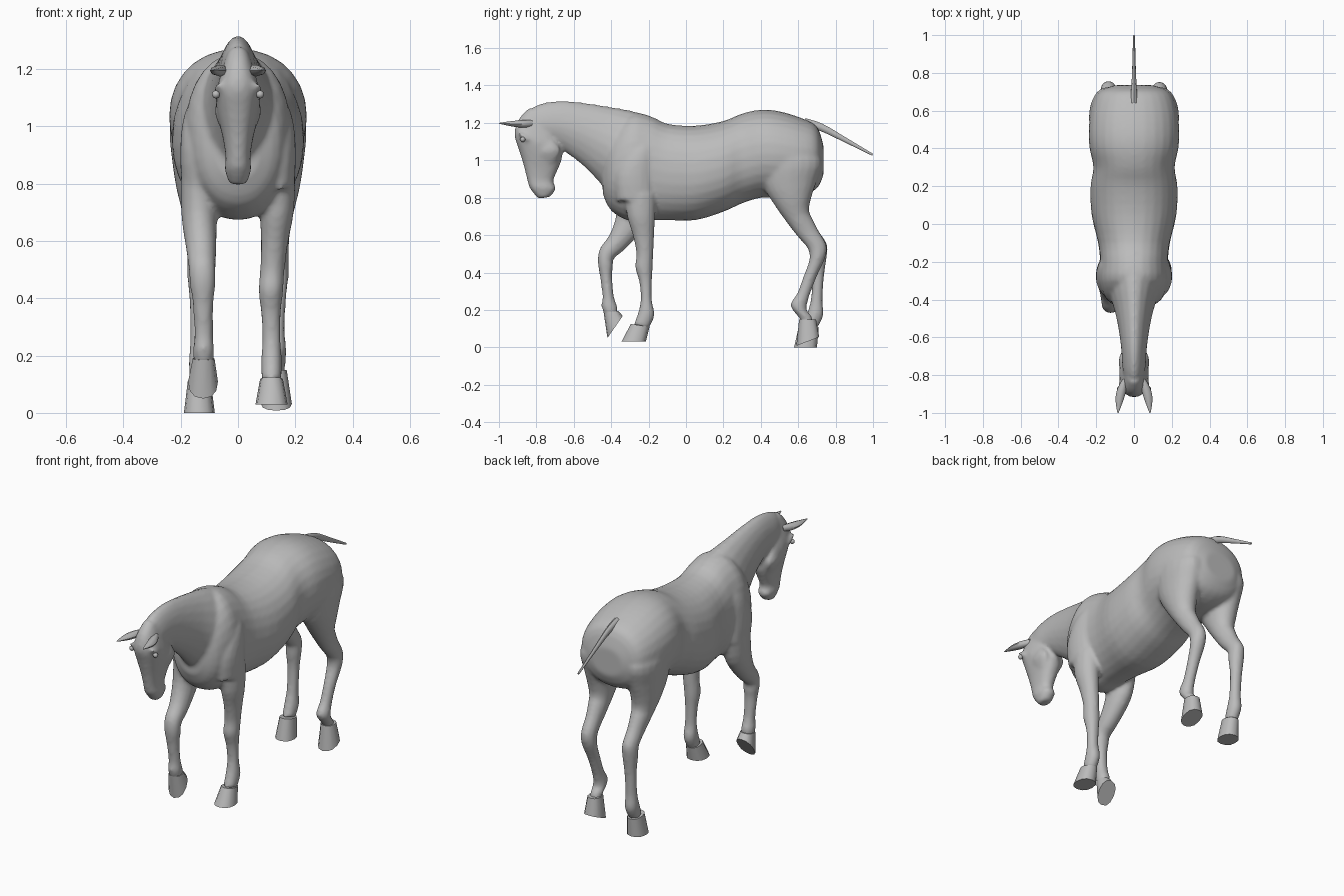
import bpy, bmesh, math
from mathutils import Vector

cube = bpy.data.objects.get("Cube")
if cube:
    bpy.data.objects.remove(cube, do_unlink=True)

grey = bpy.data.materials.new("plain_grey")
grey.use_nodes = True
grey.diffuse_color = (0.5, 0.5, 0.5, 1)
bsdf = grey.node_tree.nodes["Principled BSDF"]
bsdf.inputs["Base Color"].default_value = (0.5, 0.5, 0.5, 1)
bsdf.inputs["Roughness"].default_value = 0.7


def spline(rows, steps):
    """Catmull-Rom through the rows of numbers."""
    out = []
    for i in range(len(rows) - 1):
        a, b = rows[max(i - 1, 0)], rows[i]
        c, d = rows[i + 1], rows[min(i + 2, len(rows) - 1)]
        for s in range(steps):
            t = s / steps
            out.append([0.5 * (2 * q + (r - p) * t + (2 * p - 5 * q + 4 * r - e) * t * t
                               + (3 * q - p - 3 * r + e) * t ** 3)
                        for p, q, r, e in zip(a, b, c, d)])
    return out + [list(rows[-1])]


def loft(bm, rows, side=1, steps=3, sides=20, power=2.0):
    """Closed loft; a row is (y1, z1, y2, z2, half width, x centre)."""
    rings = []
    for y1, z1, y2, z2, w, xc in spline(rows, steps):
        ring = []
        for k in range(sides):
            a = 2 * math.pi * k / sides
            c, s = math.cos(a), math.sin(a)
            c = math.copysign(abs(c) ** (2 / power), c)
            s = math.copysign(abs(s) ** (2 / power), s)
            u = (1 - c) / 2
            ring.append(bm.verts.new((side * (xc + w * s),
                                      y1 + (y2 - y1) * u, z1 + (z2 - z1) * u)))
        rings.append(ring)
    faces = [bm.faces.new(rings[0]), bm.faces.new(rings[-1])]
    for r, n in zip(rings, rings[1:]):
        for k in range(sides):
            j = (k + 1) % sides
            faces.append(bm.faces.new((r[k], r[j], n[j], n[k])))
    bmesh.ops.recalc_face_normals(bm, faces=faces)


def finish(name, bm, angle=None):
    me = bpy.data.meshes.new(name)
    bm.to_mesh(me)
    bm.free()
    me.materials.append(grey)
    ob = bpy.data.objects.new(name, me)
    bpy.context.collection.objects.link(ob)
    if angle:
        bpy.ops.object.select_all(action='DESELECT')
        ob.select_set(True)
        bpy.context.view_layer.objects.active = ob
        bpy.ops.object.shade_smooth_by_angle(angle=math.radians(angle))
    return ob


body = bmesh.new()

# Barrel, rump and chest: y, top, bottom, half width
torso = [(.735, 1.08, .92, .10), (.70, 1.18, .85, .185), (.62, 1.225, .81, .225),
         (.5, 1.262, .80, .24), (.4, 1.27, .80, .235), (.3, 1.25, .77, .215),
         (.2, 1.21, .725, .23), (.05, 1.185, .68, .225), (-.1, 1.195, .68, .19),
         (-.2, 1.24, .68, .18), (-.3, 1.25, .675, .185), (-.4, 1.15, .73, .145),
         (-.445, 1.0, .82, .07)]
loft(body, [(y, t, y, b, w, 0) for y, t, b, w in torso], sides=28, power=2.15)

# Neck, crest to throat
loft(body, [(-.15, 1.22, -.34, .74, .16, 0), (-.28, 1.262, -.41, .82, .14, 0),
            (-.42, 1.288, -.48, .90, .105, 0), (-.55, 1.308, -.56, .98, .082, 0),
            (-.68, 1.318, -.64, 1.04, .068, 0), (-.80, 1.295, -.68, 1.07, .063, 0),
            (-.87, 1.24, -.70, 1.09, .058, 0)], power=1.8)

# Head, poll to muzzle
loft(body, [(-.84, 1.28, -.72, 1.20, .04, 0), (-.895, 1.22, -.68, 1.12, .062, 0),
            (-.918, 1.14, -.662, 1.06, .078, 0), (-.895, 1.06, -.665, 1.0, .069, 0),
            (-.87, .98, -.69, .94, .053, 0), (-.85, .90, -.71, .885, .043, 0),
            (-.835, .85, -.695, .85, .046, 0), (-.79, .795, -.725, .805, .03, 0)],
     power=2.3)

# Brow ridges, cheeks and shoulder blades
for s in (1, -1):
    loft(body, [(-.90, 1.15, -.88, 1.12, .012, .06), (-.895, 1.15, -.845, 1.10, .02, .068),
                (-.86, 1.14, -.82, 1.10, .01, .068)], s)
    loft(body, [(-.76, 1.10, -.70, 1.10, .02, .05), (-.80, 1.05, -.67, 1.05, .025, .056),
                (-.77, .99, -.70, .99, .015, .045)], s)
    loft(body, [(-.24, 1.17, -.16, 1.17, .03, .09), (-.32, 1.05, -.17, 1.05, .05, .135),
                (-.38, .92, -.17, .92, .062, .14), (-.37, .78, -.16, .80, .062, .135)], s)
    # Haunch
    loft(body, [(.42, 1.12, .66, 1.12, .08, .12), (.40, 1.0, .725, 1.0, .093, .145),
                (.41, .87, .70, .89, .09, .14), (.47, .765, .67, .80, .075, .14),
                (.53, .68, .66, .72, .058, .137), (.59, .60, .705, .63, .045, .135)], s)

# Standing foreleg
loft(body, [(-.33, .82, -.16, .82, .065, .135), (-.315, .70, -.165, .70, .06, .135),
            (-.285, .60, -.17, .60, .048, .128), (-.265, .50, -.175, .50, .043, .12),
            (-.272, .43, -.178, .42, .043, .115), (-.25, .35, -.182, .35, .035, .115),
            (-.242, .26, -.182, .25, .032, .117), (-.255, .19, -.168, .17, .037, .117),
            (-.28, .12, -.20, .10, .034, .117)])

# Raised foreleg
loft(body, [(-.37, .82, -.17, .80, .065, .135), (-.375, .70, -.21, .66, .062, .135),
            (-.41, .60, -.32, .53, .052, .128), (-.46, .53, -.385, .475, .047, .125),
            (-.472, .46, -.39, .43, .045, .123), (-.46, .38, -.395, .38, .036, .122),
            (-.446, .27, -.385, .27, .033, .12), (-.452, .22, -.365, .21, .037, .12),
            (-.43, .16, -.37, .17, .033, .12)], -1)

# Lower hind legs: one flexed, one upright
gaskin = [(.53, .68, .66, .72, .058, .137), (.59, .60, .705, .63, .045, .135)]
loft(body, gaskin + [(.65, .53, .75, .55, .042, .135), (.66, .47, .745, .48, .042, .135),
                     (.632, .39, .70, .38, .034, .133), (.595, .29, .658, .27, .032, .132),
                     (.558, .225, .645, .20, .037, .132), (.61, .15, .67, .17, .033, .132),
                     (.63, .10, .68, .12, .03, .132)])
loft(body, gaskin + [(.655, .53, .755, .55, .042, .135), (.665, .47, .752, .48, .042, .135),
                     (.675, .38, .738, .38, .034, .135), (.668, .26, .73, .25, .032, .135),
                     (.65, .19, .735, .17, .037, .135), (.625, .12, .70, .10, .034, .135)], -1)

# Fuse the overlapping solids into one skin
horse = finish("body", body)
mod = horse.modifiers.new("fuse", 'REMESH')
mod.mode = 'VOXEL'
mod.voxel_size = 0.011
mod.use_smooth_shade = True
mod = horse.modifiers.new("soften", 'SMOOTH')
mod.factor = 0.5
mod.iterations = 5

# Hooves: coronet ring, then sole ring
hooves = {
    "front_left_hoof": (1, (-.295, .125, -.195, .11, .04, .117), (-.345, .03, -.215, .03, .056, .117)),
    "front_right_hoof": (-1, (-.44, .185, -.362, .195, .038, .12), (-.42, .05, -.338, .168, .052, .122)),
    "rear_left_hoof": (1, (.605, .15, .695, .15, .038, .132), (.59, .008, .712, .055, .054, .134)),
    "rear_right_hoof": (-1, (.605, .12, .71, .105, .04, .135), (.578, 0, .70, 0, .054, .135)),
}
for name, (s, top, sole) in hooves.items():
    bm = bmesh.new()
    loft(bm, [top, sole], s, steps=1, sides=12, power=2.3)
    finish(name, bm, 40)

# Ears and eyes
for s, label in ((1, "left"), (-1, "right")):
    bm = bmesh.new()
    loft(bm, [(-.82, 1.215, -.82, 1.18, .014, .045), (-.87, 1.215, -.865, 1.175, .024, .062),
              (-.93, 1.21, -.925, 1.18, .022, .076), (-1.0, 1.20, -1.0, 1.196, .003, .085)],
         s, sides=8)
    finish(label + "_ear", bm, 50)
    bm = bmesh.new()
    bmesh.ops.create_uvsphere(bm, u_segments=12, v_segments=8, radius=.014)
    bmesh.ops.translate(bm, verts=bm.verts, vec=Vector((s * .077, -.873, 1.112)))
    finish(label + "_eye", bm, 60)

# Tail dock
bm = bmesh.new()
loft(bm, [(.64, 1.225, .64, 1.17, .02, 0), (.73, 1.195, .715, 1.158, .014, 0),
          (.85, 1.125, .84, 1.10, .009, 0), (1.0, 1.035, .995, 1.025, .005, 0)], sides=8)
finish("tail", bm, 50)
